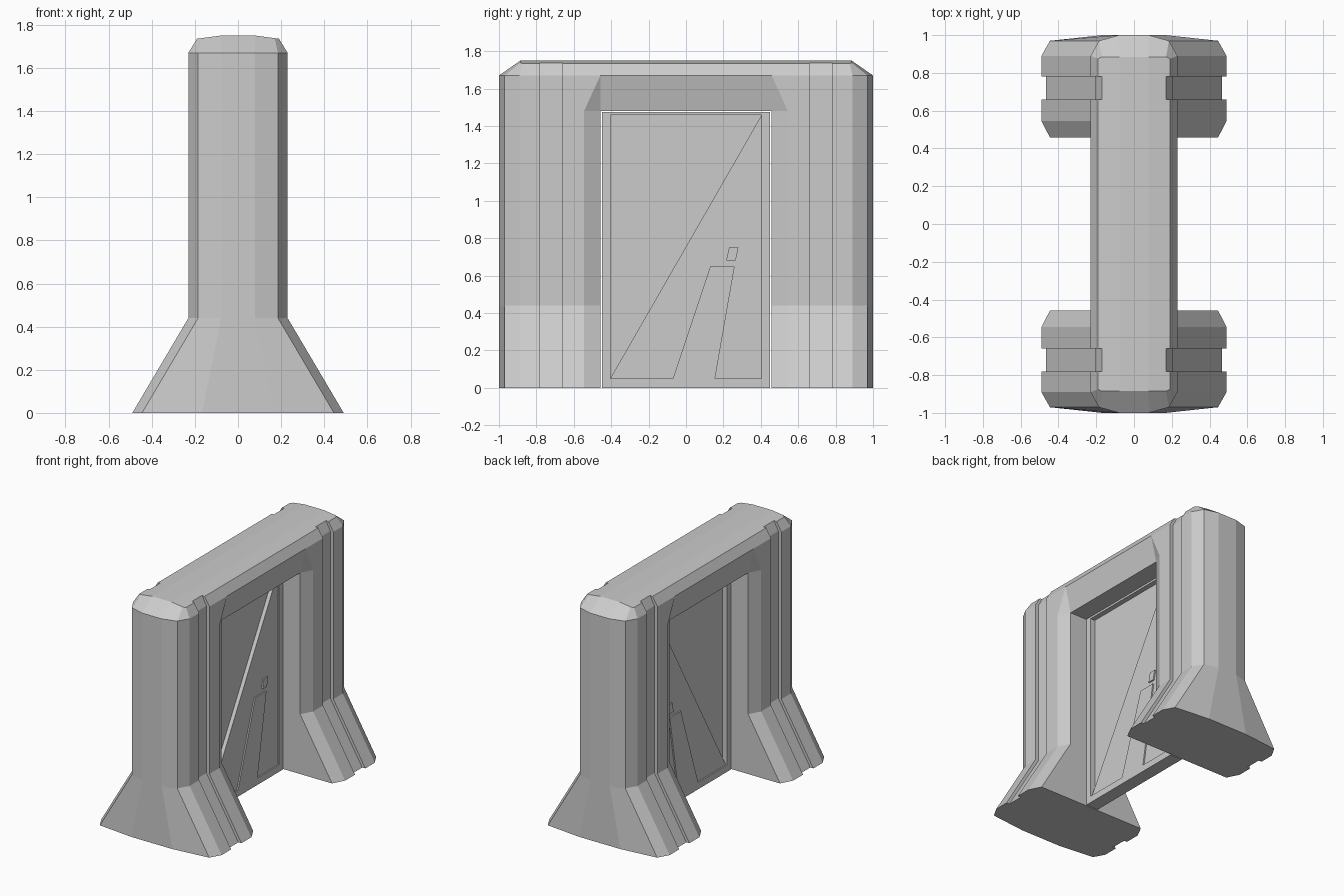
import bpy, bmesh

if "Cube" in bpy.data.objects:
    bpy.data.objects.remove(bpy.data.objects["Cube"])

INNER = 0.458   # inner face of each pillar


def finish(name, bm):
    bmesh.ops.remove_doubles(bm, verts=bm.verts[:], dist=0.0005)
    bmesh.ops.recalc_face_normals(bm, faces=bm.faces[:])
    me = bpy.data.meshes.new(name)
    bm.to_mesh(me)
    bm.free()
    ob = bpy.data.objects.new(name, me)
    bpy.context.collection.objects.link(ob)
    return ob


def prism(name, pts, half):
    """Extrude a y-z outline symmetrically along x."""
    bm = bmesh.new()
    a = [bm.verts.new((half, y, z)) for y, z in pts]
    b = [bm.verts.new((-half, y, z)) for y, z in pts]
    bm.faces.new(a)
    bm.faces.new(b[::-1])
    n = len(pts)
    for i in range(n):
        j = (i + 1) % n
        bm.faces.new((a[i], b[i], b[j], a[j]))
    return finish(name, bm)


def rect(y0, y1, z0, z1):
    return [(y0, z0), (y1, z0), (y1, z1), (y0, z1)]


def plan(w, mitre=False):
    """Half plan of a grooved pillar with half-width w."""
    g, c = w - 0.025, w - 0.045
    inner = [(w, INNER), (w, INNER)] if mitre else [(w, 0.545), (c, INNER)]
    return [(0.34 * w, 1.0), (c, 0.97), (w, 0.89), (w, 0.78), (g, 0.78),
            (g, 0.66), (w, 0.66)] + inner + [(0.34 * w, INNER)]


def crown(x):
    return 1.75 - max(0, x - 0.078) * 0.134


# Pillars: flared foot, straight shaft, bevelled crown
top = [(0.078, 0.885), (0.17, 0.885), (0.19, 0.875), (0.19, 0.78), (0.17, 0.78),
       (0.17, 0.66), (0.19, 0.66), (0.19, INNER), (0.19, INNER), (0.078, INNER)]
levels = [[(x, y, z) for x, y in plan(w, m)]
          for w, z, m in ((0.49, 0, False), (0.23, 0.44, False),
                          (0.23, 1.48, False), (0.23, 1.67, True))]
levels.append([(x, y, crown(x)) for x, y in top])
bm = bmesh.new()
rings = []
for half in levels:
    full = half + [(-x, y, z) for x, y, z in reversed(half)]
    rings.append([bm.verts.new(p) for p in full])
for k in range(len(rings) - 1):
    lo, hi = rings[k], rings[k + 1]
    for i in range(20):
        if k >= 2 and i in (8, 9, 10):   # open where the lintel joins
            continue
        j = (i + 1) % 20
        bm.faces.new((lo[i], lo[j], hi[j], hi[i]))
bm.faces.new(rings[0][::-1])
t = rings[-1]
bm.faces.new(t[:10])
bm.faces.new(t[10:])
bm.faces.new((t[0], t[9], t[10], t[19]))
pillars = finish("pillars", bm)
mod = pillars.modifiers.new("mirror", "MIRROR")
mod.use_axis = (False, True, False)
mod.use_clip = False
mod.use_mirror_merge = False

# Lintel: constant section swept between the pillars
prof = [(0.185, 1.48), (0.23, 1.67), (0.19, crown(0.19)), (0.078, 1.75)]
prof += [(-x, z) for x, z in reversed(prof)]
bm = bmesh.new()
a = [bm.verts.new((x, -INNER, z)) for x, z in prof]
b = [bm.verts.new((x, INNER, z)) for x, z in prof]
for i in range(len(prof)):
    j = (i + 1) % len(prof)
    bm.faces.new((a[i], a[j], b[j], b[i]))
finish("lintel", bm)

# Door frame
F = 0.05
for name, r in (("door_post_left", rect(-0.45, -0.405, 0, 1.475)),
                ("door_post_right", rect(0.405, 0.45, 0, 1.475)),
                ("door_sill", rect(-0.405, 0.405, 0, 0.05)),
                ("door_head", rect(-0.405, 0.405, 1.46, 1.475))):
    prism(name, r, F)

# Door panels: deep upper triangle, shallow lower panel around a slanted brace
prism("door_upper_panel", [(-0.405, 0.05), (0.405, 1.46), (-0.405, 1.46)], 0.012)
brace = [(-0.07, 0.05), (0.13, 0.65), (0.26, 0.65), (0.155, 0.05)]
prism("door_lower_panel", [(-0.405, 0.05)] + brace + [(0.405, 0.05), (0.405, 1.46)], 0.04)
prism("door_brace", brace, F)
prism("door_handle", [(0.215, 0.68), (0.265, 0.68), (0.28, 0.75), (0.23, 0.75)], F)
